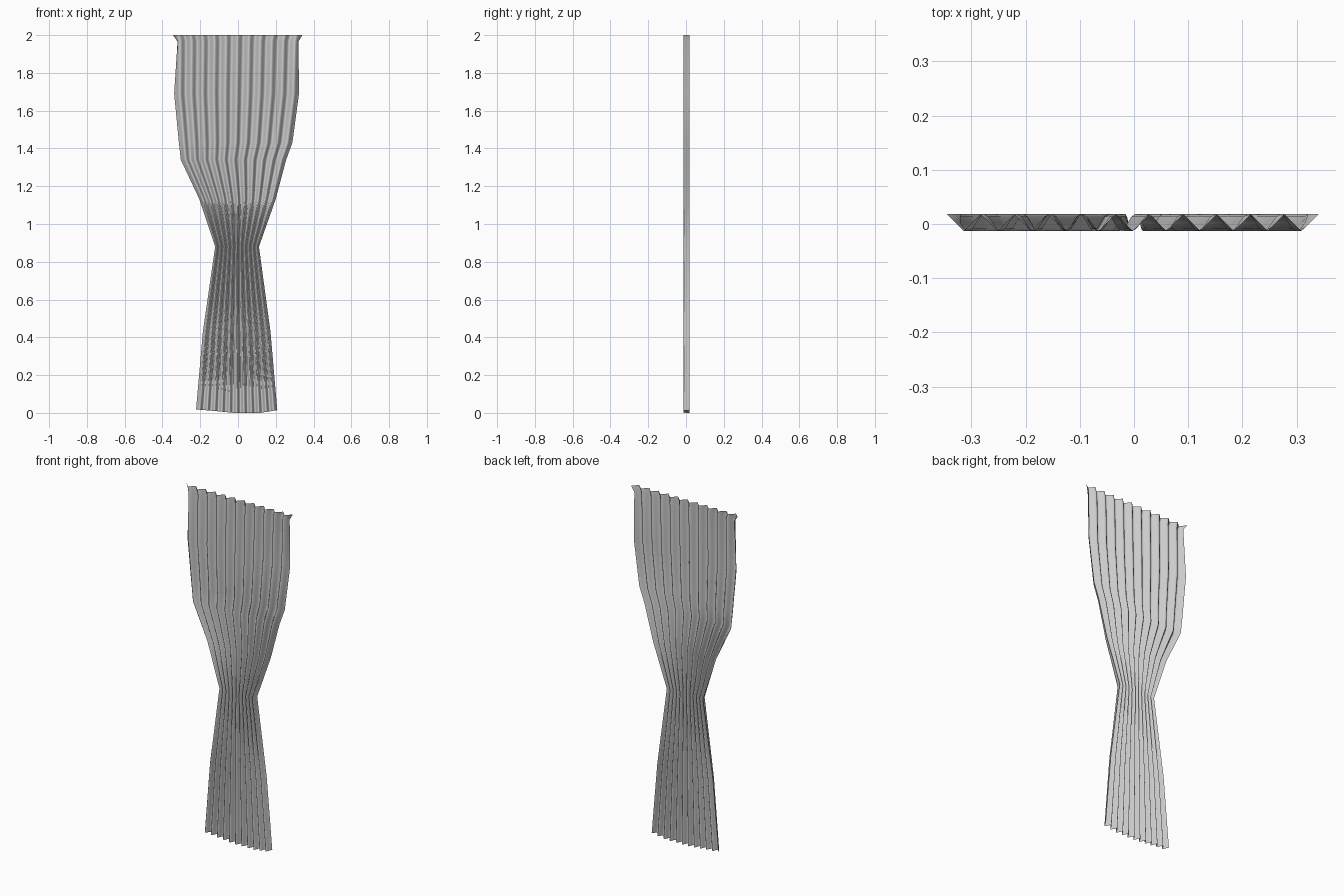
import bpy
import bmesh
import math

cube = bpy.data.objects.get("Cube")
if cube:
    bpy.data.objects.remove(cube, do_unlink=True)

# Cloth colour
cloth = bpy.data.materials.new("grey cloth")
cloth.use_nodes = True
grey = (0.6, 0.6, 0.6, 1)
cloth.diffuse_color = grey
cloth.node_tree.nodes["Principled BSDF"].inputs["Base Color"].default_value = grey

# Outline of the gathered cloth: height, left edge and right edge
OUTLINE = [
    (0.015, -0.222, 0.208),
    (0.43, -0.186, 0.172),
    (0.88, -0.121, 0.111),
    (1.13, -0.204, 0.199),
    (1.34, -0.303, 0.255),
    (1.43, -0.313, 0.288),
    (1.69, -0.338, 0.323),
    (1.966, -0.336, 0.33),
    (2.0, -0.345, 0.34),
]
PLEATS, STEPS = 11, 8
BACK, FRONT = 0.018, -0.013
COLUMNS = PLEATS * STEPS
TOP = len(OUTLINE) - 1


def pleat_depth(column, row):
    """Rounded folds, pressed into straight creases along the top hem."""
    phase = (column % STEPS) / STEPS
    if row == TOP:
        blend = abs(2 * phase - 1)
    else:
        blend = 0.5 + 0.5 * math.cos(2 * math.pi * phase)
    return FRONT + (BACK - FRONT) * blend


# Pleated sheet, row by row from the floor to the hem
bm = bmesh.new()
rows = []
for r, (z, left, right) in enumerate(OUTLINE):
    row = []
    for c in range(COLUMNS + 1):
        u = c / COLUMNS
        x = left + (right - left) * u
        y = pleat_depth(c, r)
        if r == TOP - 1:
            # Outer half folds tuck in beneath the hem
            x = max(-0.32, min(0.32, x))
        height = z
        if r == 0:
            # Uneven lower hem, lowest near the middle
            height = 0.015 * (2 * u - 1.1) ** 2 + 0.004 * (1 + math.sin(7 * u))
            height = max(0, min(0.02, height - 0.004))
        row.append(bm.verts.new((x, y, height)))
    rows.append(row)

for lower, upper in zip(rows, rows[1:]):
    for c in range(COLUMNS):
        face = bm.faces.new((lower[c], lower[c + 1], upper[c + 1], upper[c]))
        face.smooth = True

mesh = bpy.data.meshes.new("curtain")
bm.to_mesh(mesh)
bm.free()
mesh.materials.append(cloth)
curtain = bpy.data.objects.new("curtain", mesh)
bpy.context.collection.objects.link(curtain)
